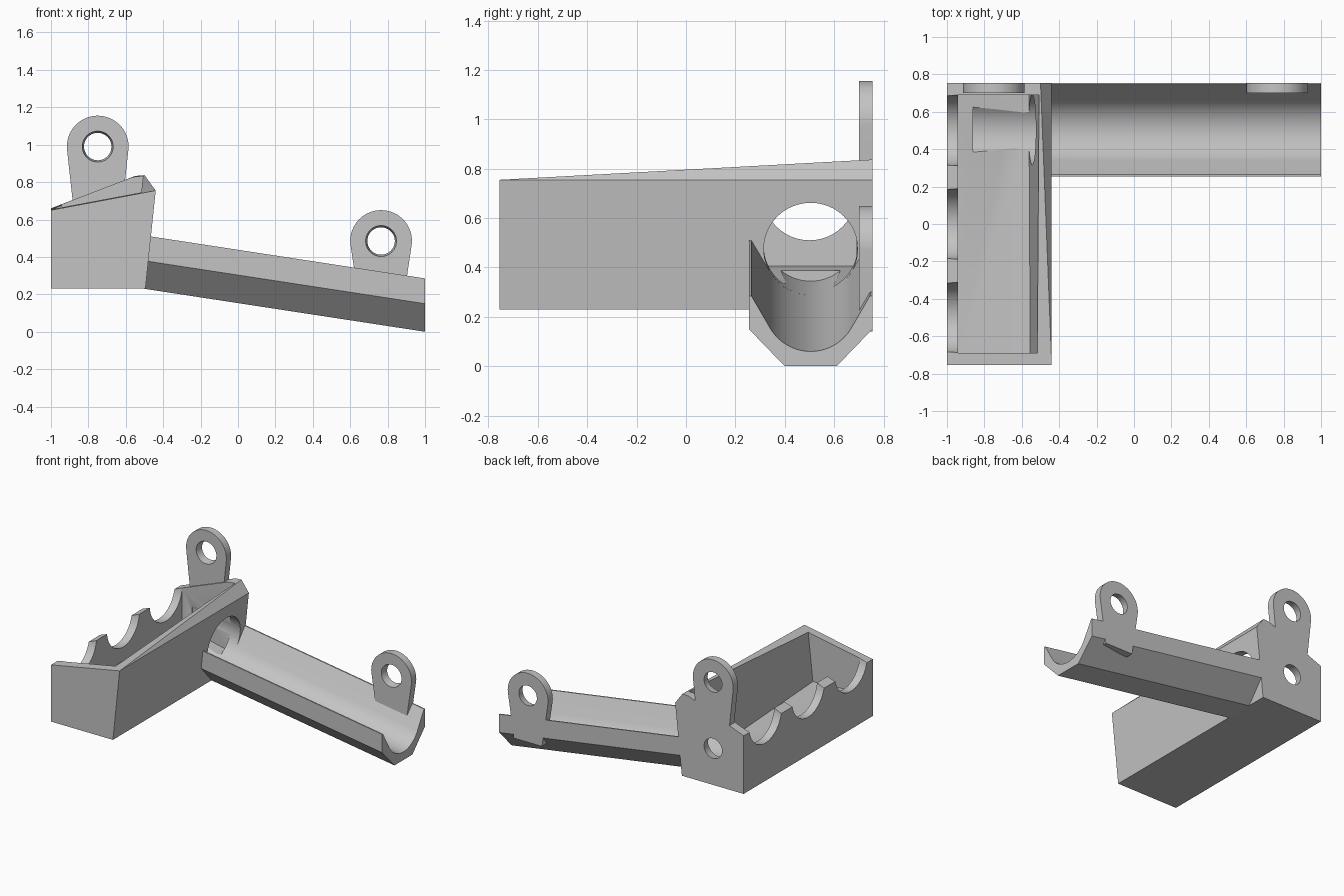
import bpy, bmesh
from math import sin, cos, pi, radians
from mathutils import Vector

old = bpy.data.objects.get("Cube")
if old:
    bpy.data.objects.remove(old, do_unlink=True)

grey = bpy.data.materials.new("plain grey")
grey.use_nodes = True
colour = (0.55, 0.55, 0.55, 1)
grey.diffuse_color = colour
grey.node_tree.nodes["Principled BSDF"].inputs["Base Color"].default_value = colour

BACK = 0.755      # rear mounting plane
AXIS_Y = 0.505    # centre line of the chute
FALL = 0.153      # drop of the chute per unit of x
BORE = 0.19       # radius of the chute bore


def finish(name, bm):
    bmesh.ops.recalc_face_normals(bm, faces=bm.faces)
    mesh = bpy.data.meshes.new(name)
    bm.to_mesh(mesh)
    bm.free()
    mesh.materials.append(grey)
    obj = bpy.data.objects.new(name, mesh)
    bpy.context.collection.objects.link(obj)
    return obj


def loft(name, ring_a, ring_b):
    """Closed solid between two matching rings."""
    bm = bmesh.new()
    a = [bm.verts.new(p) for p in ring_a]
    b = [bm.verts.new(p) for p in ring_b]
    bm.faces.new(a)
    bm.faces.new(b)
    for i in range(len(a)):
        j = (i + 1) % len(a)
        bm.faces.new((a[i], a[j], b[j], b[i]))
    return finish(name, bm)


def hull(name, points):
    bm = bmesh.new()
    for p in points:
        bm.verts.new(p)
    bmesh.ops.convex_hull(bm, input=bm.verts)
    bmesh.ops.dissolve_limit(bm, angle_limit=radians(0.5), verts=bm.verts, edges=bm.edges)
    return finish(name, bm)


def circle(r, n=48, start=0, end=2 * pi, closed=True):
    steps = n if closed else n - 1
    return [(r * cos(start + (end - start) * i / steps),
             r * sin(start + (end - start) * i / steps)) for i in range(n)]


def select(obj):
    bpy.ops.object.select_all(action='DESELECT')
    obj.select_set(True)
    bpy.context.view_layer.objects.active = obj


def cut(obj, cutter):
    cutter.hide_render = True
    select(obj)
    mod = obj.modifiers.new("cut", 'BOOLEAN')
    mod.operation = 'DIFFERENCE'
    mod.solver = 'EXACT'
    mod.object = cutter
    bpy.ops.object.modifier_apply(modifier=mod.name)
    bpy.data.objects.remove(cutter, do_unlink=True)


def smooth(obj):
    select(obj)
    bpy.ops.object.shade_smooth_by_angle(angle=radians(25))


def sloped(section, x):
    """Place a (y, z) section of the chute at x, following its fall."""
    return [(x, AXIS_Y + y, z + (1 - x) * FALL) for y, z in section]


def screw_hole(obj, x, z):
    big, small = circle(0.086), circle(0.07)
    cut(obj, loft("screw_cutter",
                  [(x + u, 0.68, z + v) for u, v in big],
                  [(x + u, BACK + 0.02, z + v) for u, v in small]))


# Tray: leaning right wall with a ridge rising to the back
front = [(-1, 0.23), (-0.495, 0.23), (-0.44, 0.755), (-1, 0.65)]
rear = [(-1, 0.23), (-0.495, 0.23), (-0.44, 0.755),
        (-0.5, 0.837), (-0.55, 0.833), (-1, 0.66)]
tray = hull("tray", [(x, -BACK, z) for x, z in front] + [(x, BACK, z) for x, z in rear])

# Cavity with a floor that falls toward the chute
cut(tray, hull("cavity_cutter", [
    (-0.94, -0.69, 0.41), (-0.555, -0.69, 0.39), (-0.562, 0.69, 0.32), (-0.94, 0.69, 0.405),
    (-0.94, -0.69, 1), (-0.49, -0.69, 1), (-0.49, 0.69, 1), (-0.94, 0.69, 1)]))

# Three round scoops in the left wall
for y in (-0.5, 0, 0.5):
    ring = circle(BORE)
    cut(tray, loft("scoop_cutter", [(-1.1, y + u, 0.70 + v) for u, v in ring],
                   [(-0.9, y + u, 0.70 + v) for u, v in ring]))

# Round outlet through the right wall, running on as a trough in the floor
bore = [(u, 0.25 + v) for u, v in circle(BORE, 64)]
cut(tray, loft("outlet_cutter", sloped(bore, -0.86), sloped(bore, -0.4)))
screw_hole(tray, -0.75, 0.5)
smooth(tray)

# Chute: faceted outside, round channel with flared sides inside
channel = [(u, 0.25 + v) for u, v in
           circle(BORE, 32, radians(-30), radians(-150), closed=False)]
outside = [(-0.25, 0.285), (-0.25, 0.15), (-0.105, 0), (0.105, 0), (0.25, 0.15), (0.25, 0.285)]
section = outside + [(0.24, 0.285)] + channel + [(-0.24, 0.285)]
chute = loft("chute", sloped(section, -0.5), sloped(section, 1))
smooth(chute)


# Mounting tabs: round top, tapering stem, countersunk hole
def tab(name, x, z, foot, depth):
    outline = circle(0.165, 40, radians(-5), radians(185), closed=False)
    outline += [(-foot, -depth), (foot, -depth)]
    plate = loft(name, [(x + u, 0.70, z + v) for u, v in outline],
                 [(x + u, BACK, z + v) for u, v in outline])
    screw_hole(plate, x, z)
    smooth(plate)


tab("tray_mounting_tab", -0.75, 0.99, 0.125, 0.37)
tab("chute_mounting_tab", 0.765, 0.485, 0.115, 0.345)
